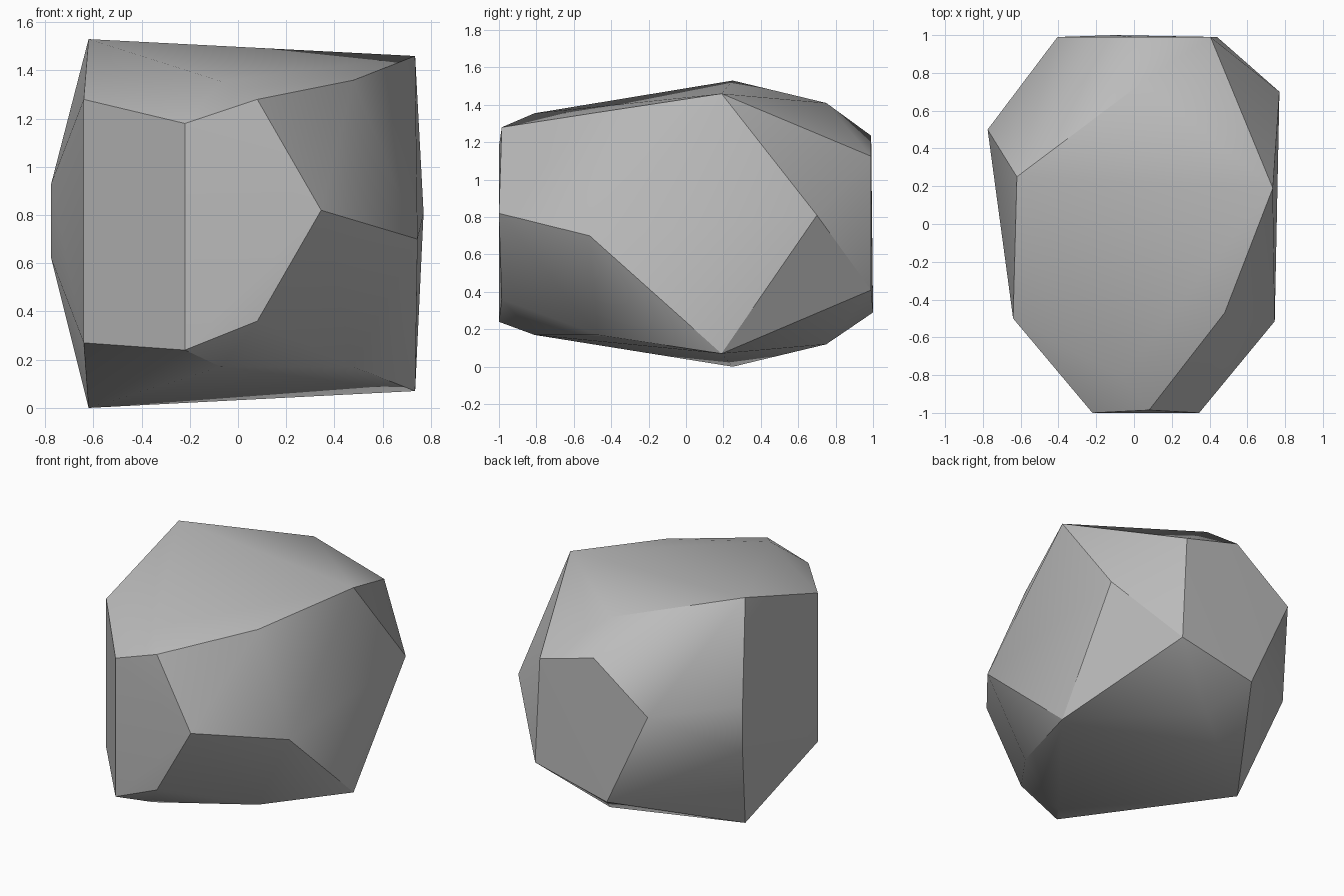
import bpy, bmesh, math

cube = bpy.data.objects.get("Cube")
if cube:
    bpy.data.objects.remove(cube, do_unlink=True)

# Stone colour
stone = bpy.data.materials.new("grey stone")
stone.use_nodes = True
grey = (0.5, 0.5, 0.5, 1.0)
stone.diffuse_color = grey
stone.node_tree.nodes["Principled BSDF"].inputs["Base Color"].default_value = grey

# Upright pairs of corners: x, y, lower z, upper z
pairs = [
    (-0.62, 0.25, 0.00, 1.53),   # left peak
    (-0.64, -0.50, 0.27, 1.28),  # front left edge
    (-0.22, -1.00, 0.24, 1.18),  # front face
    (0.08, -0.985, 0.36, 1.28),
    (-0.07, -0.81, 0.17, 1.355), # front bevel
    (0.48, -0.47, 0.17, 1.36),
    (0.735, 0.19, 0.07, 1.46),   # right peak
    (0.045, 0.75, 0.12, 1.41),   # back bevel
    (-0.775, 0.50, 0.62, 0.93),  # left side
]
# Single corners that break the symmetry
singles = [
    (0.345, -1.00, 0.82), (0.745, -0.515, 0.70), (0.77, 0.70, 0.81),
    (0.00, 0.99, 1.235), (0.405, 0.99, 1.125), (0.44, 0.99, 0.41),
    (-0.105, 1.00, 0.29), (-0.405, 0.99, 0.94),
]
corners = [(x, y, z) for x, y, lo, hi in pairs for z in (lo, hi)] + singles

# Wrap the corners in a faceted boulder
bm = bmesh.new()
for c in corners:
    bm.verts.new(c)
bmesh.ops.convex_hull(bm, input=bm.verts[:])
loose = [v for v in bm.verts if not v.link_faces]
bmesh.ops.delete(bm, geom=loose, context='VERTS')
bmesh.ops.recalc_face_normals(bm, faces=bm.faces[:])
mesh = bpy.data.meshes.new("boulder")
bm.to_mesh(mesh)
bm.free()
mesh.materials.append(stone)

boulder = bpy.data.objects.new("boulder", mesh)
bpy.context.collection.objects.link(boulder)
bpy.ops.object.select_all(action='DESELECT')
boulder.select_set(True)
bpy.context.view_layer.objects.active = boulder
bpy.ops.object.shade_smooth_by_angle(angle=math.radians(30))
